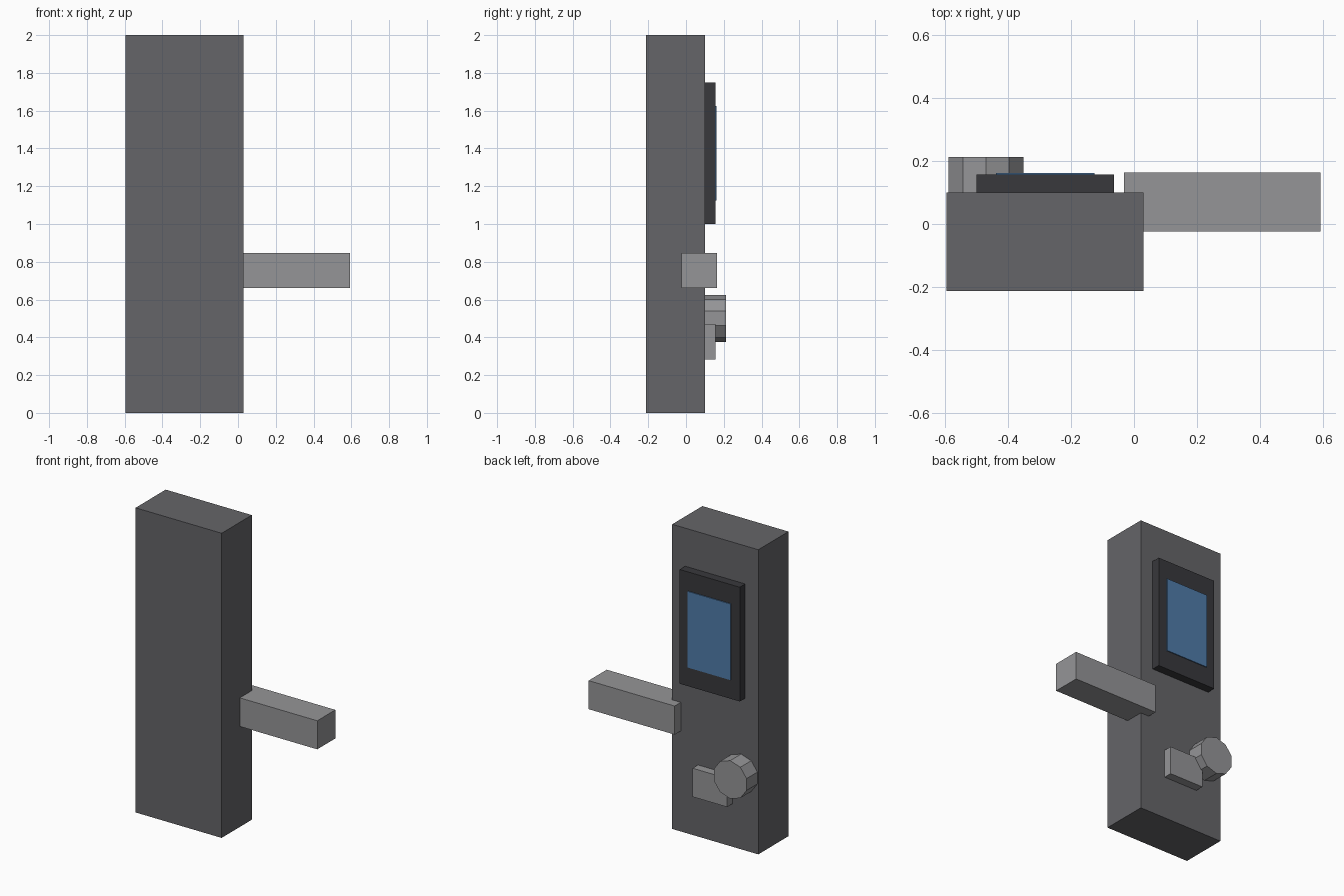
import bpy
import math

if "Cube" in bpy.data.objects:
    bpy.data.objects.remove(bpy.data.objects["Cube"])


def material(name, rgb):
    mat = bpy.data.materials.new(name)
    mat.diffuse_color = (*rgb, 1)
    mat.use_nodes = True
    mat.node_tree.nodes["Principled BSDF"].inputs["Base Color"].default_value = mat.diffuse_color
    return mat


def box(name, x, y, z, mat):
    """Box from (min, max) ranges on each axis."""
    ranges = (x, y, z)
    bpy.ops.mesh.primitive_cube_add(size=1, location=[(a + b) / 2 for a, b in ranges])
    ob = bpy.context.object
    ob.name = name
    ob.scale = [b - a for a, b in ranges]
    bpy.ops.object.transform_apply(location=False, rotation=False, scale=True)
    ob.data.materials.append(mat)
    return ob


dark = material("dark_metal", (0.13, 0.13, 0.14))
black = material("black_plastic", (0.04, 0.04, 0.045))
light = material("light_metal", (0.3, 0.3, 0.31))
blue = material("screen_blue", (0.08, 0.2, 0.4))

BACK = 0.10  # rear face of the housing, carries all fittings

# Housing and lever
box("housing", (-0.595, 0.03), (-0.2125, BACK), (0, 2), dark)
box("lever_handle", (-0.0325, 0.5925), (-0.024, 0.1635), (0.66, 0.8475), light)

# Display
box("display_bezel", (-0.5, -0.0635), (BACK, 0.1565), (1.0, 1.75), black)
box("display_screen", (-0.438, -0.126), (0.15, 0.1625), (1.125, 1.625), blue)

# Latch plate
box("latch_plate", (-0.1575, -0.4075)[::-1], (BACK, 0.156), (0.2825, 0.47), light)

# Ten-sided thumb knob, one corner pointing straight up
bpy.ops.mesh.primitive_cylinder_add(
    vertices=10, radius=0.125, depth=0.2125 - BACK,
    location=(-0.47, (0.2125 + BACK) / 2, 0.5), rotation=(math.pi / 2, 0, 0))
knob = bpy.context.object
knob.name = "thumb_knob"
knob.data.materials.append(light)
